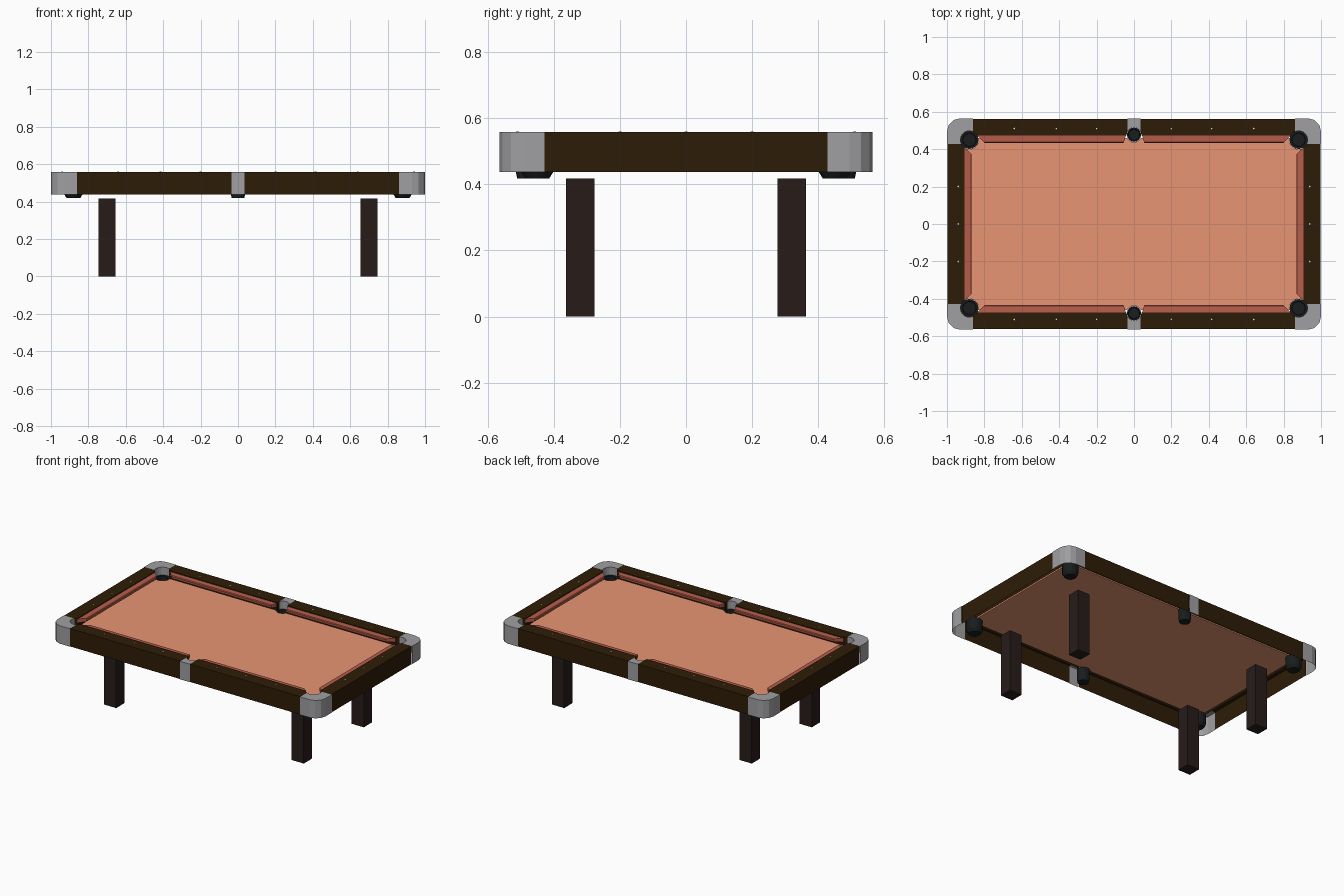
import bpy, bmesh
from math import sin, cos, radians, pi

if "Cube" in bpy.data.objects:
    bpy.data.objects.remove(bpy.data.objects["Cube"])


def material(name, rgb):
    m = bpy.data.materials.new(name)
    m.diffuse_color = (*rgb, 1)
    m.use_nodes = True
    m.node_tree.nodes["Principled BSDF"].inputs["Base Color"].default_value = m.diffuse_color
    return m


CLOTH = material("cloth", (0.80, 0.30, 0.17))
CUSHION = material("cushion_cloth", (0.47, 0.11, 0.07))
WOOD = material("rail_wood", (0.027, 0.012, 0.002))
LEG = material("leg_wood", (0.02, 0.012, 0.010))
METAL = material("cap_metal", (0.35, 0.35, 0.365))
BLACK = material("pocket_black", (0.010, 0.012, 0.013))
PEARL = material("sight_pearl", (0.8, 0.78, 0.7))

CORNER = (0.88, 0.45)   # corner pocket centre
SIDE = (0.0, 0.477)     # side pocket centre
TOP, BOTTOM, LINER = 0.558, 0.437, 0.50


def finish(name, bm, mat, mirror=(False, False), recalc=True):
    if recalc:
        bmesh.ops.recalc_face_normals(bm, faces=bm.faces)
    me = bpy.data.meshes.new(name)
    bm.to_mesh(me)
    bm.free()
    me.materials.append(mat)
    ob = bpy.data.objects.new(name, me)
    bpy.context.collection.objects.link(ob)
    if any(mirror):
        m = ob.modifiers.new("mirror", 'MIRROR')
        m.use_axis = (*mirror, False)
        m.use_mirror_merge = False
    return ob


def arc(c, r, a0, a1, n=8):
    angles = [radians(a0 + (a1 - a0) * i / n) for i in range(n + 1)]
    return [(c[0] + r * cos(a), c[1] + r * sin(a)) for a in angles]


def prism(name, outline, z0, z1, mat, **kw):
    bm = bmesh.new()
    face = bm.faces.new([bm.verts.new((x, y, z0)) for x, y in outline])
    ext = bmesh.ops.extrude_face_region(bm, geom=[face], use_keep_orig=True)
    top = [v for v in ext["geom"] if isinstance(v, bmesh.types.BMVert)]
    bmesh.ops.translate(bm, verts=top, vec=(0, 0, z1 - z0))
    return finish(name, bm, mat, **kw)


def shell(name, outer, inner, mat, mirror):
    """Top plate with a full-height outer wall and a short inner liner, open below.
    Outer and inner run counter-clockwise one after the other."""
    bm = bmesh.new()
    walls = []
    for pts, low in ((outer, BOTTOM), (inner, LINER)):
        walls.append([(bm.verts.new((x, y, TOP)), bm.verts.new((x, y, low))) for x, y in pts])
    bm.faces.new([v[0] for wall in walls for v in wall])
    for wall in walls:
        for (a, a2), (b, b2) in zip(wall, wall[1:]):
            bm.faces.new((b, a, a2, b2))
    return finish(name, bm, mat, mirror=mirror, recalc=False)


def bridge(bm, rings):
    n = len(rings[0])
    for a, b in zip(rings, rings[1:]):
        for i in range(n):
            j = (i + 1) % n
            bm.faces.new((a[i], a[j], b[j], b[i]))
    bm.faces.new(rings[0])
    bm.faces.new(rings[-1])


def cup(name, c, profile, mirror, n=16):
    bm = bmesh.new()
    bridge(bm, [[bm.verts.new((c[0] + r * cos(2 * pi * i / n),
                               c[1] + r * sin(2 * pi * i / n), z)) for i in range(n)]
                for r, z in profile])
    return finish(name, bm, BLACK, mirror=mirror)


def cushion(name, base, start, end, along_x, mirror):
    # start/end are (position at the rail, position at the nose)
    depth = 0.04
    profile = [(0, 0.553), (0.036, 0.551), (0.04, 0.546), (0.038, 0.53), (0, 0.526)]
    bm = bmesh.new()
    rings = []
    for at_rail, at_nose in (start, end):
        ring = []
        for d, z in profile:
            t = at_rail + (at_nose - at_rail) * d / depth
            p = (t, base - d, z) if along_x else (base - d, t, z)
            ring.append(bm.verts.new(p))
        rings.append(ring)
    bridge(bm, rings)
    return finish(name, bm, CUSHION, mirror=mirror)


# Playing bed with pocket notches
q = [(0.895, 0)] + arc(CORNER, 0.05, -72.5, -191.5) + arc(SIDE, 0.04, -25.2, -90, 6)
bed = (q + [(-x, y) for x, y in q[-2::-1]]
       + [(-x, -y) for x, y in q[1:]] + [(x, -y) for x, y in q[-2:0:-1]])
prism("bed", bed, 0.503, 0.512, CLOTH)

# Wooden rails, hollow underneath
shell("long_rail", [(0.860, 0.562), (0.036, 0.562)],
      arc(SIDE, 0.039, 22.6, -7.4, 3) + arc(CORNER, 0.048, 152.7, 114.6, 4), WOOD, (True, True))
half = arc(CORNER, 0.048, -27.3, -55.8, 4)
shell("short_rail", [(0.997, -0.428), (0.997, 0.428)],
      half + [(x, -y) for x, y in reversed(half)], WOOD, (True, False))

# Cushions
cushion("long_cushion", 0.474, (0.043, 0.055), (0.84, 0.80), True, (True, True))
cushion("short_cushion", 0.908, (-0.412, -0.372), (0.412, 0.372), False, (True, False))

# Metal caps around the pockets
shell("corner_cap", [(1.0, 0.428)] + arc((0.93, 0.495), 0.07, 0, 90, 3) + [(0.860, 0.565)],
      arc(CORNER, 0.048, 114.6, -27.3), METAL, (True, True))
shell("side_cap", [(0.036, 0.565), (-0.036, 0.565)],
      arc(SIDE, 0.039, 157.4, 22.6), METAL, (False, True))

# Pocket cups
cup("corner_pocket", CORNER, [(0.036, 0.418), (0.049, 0.438), (0.049, 0.505), (0.036, 0.505),
                              (0.034, 0.435)], (True, True))
cup("side_pocket", SIDE, [(0.034, 0.418), (0.038, 0.438), (0.038, 0.505), (0.03, 0.505),
                          (0.028, 0.435)], (False, True))

# Rail sights
spots = [(sx * x, sy * 0.51) for x in (0.2, 0.415, 0.64) for sx in (-1, 1) for sy in (-1, 1)]
spots += [(sx * 0.94, y) for y in (-0.2, 0, 0.2) for sx in (-1, 1)]
for x, y in spots:
    prism("rail_sight", arc((x, y), 0.005, 0, 270, 3), 0.555, 0.56, PEARL)

# Legs
prism("leg", [(0.655, 0.277), (0.745, 0.277), (0.745, 0.363), (0.655, 0.363)],
      0, 0.417, LEG, mirror=(True, True))
